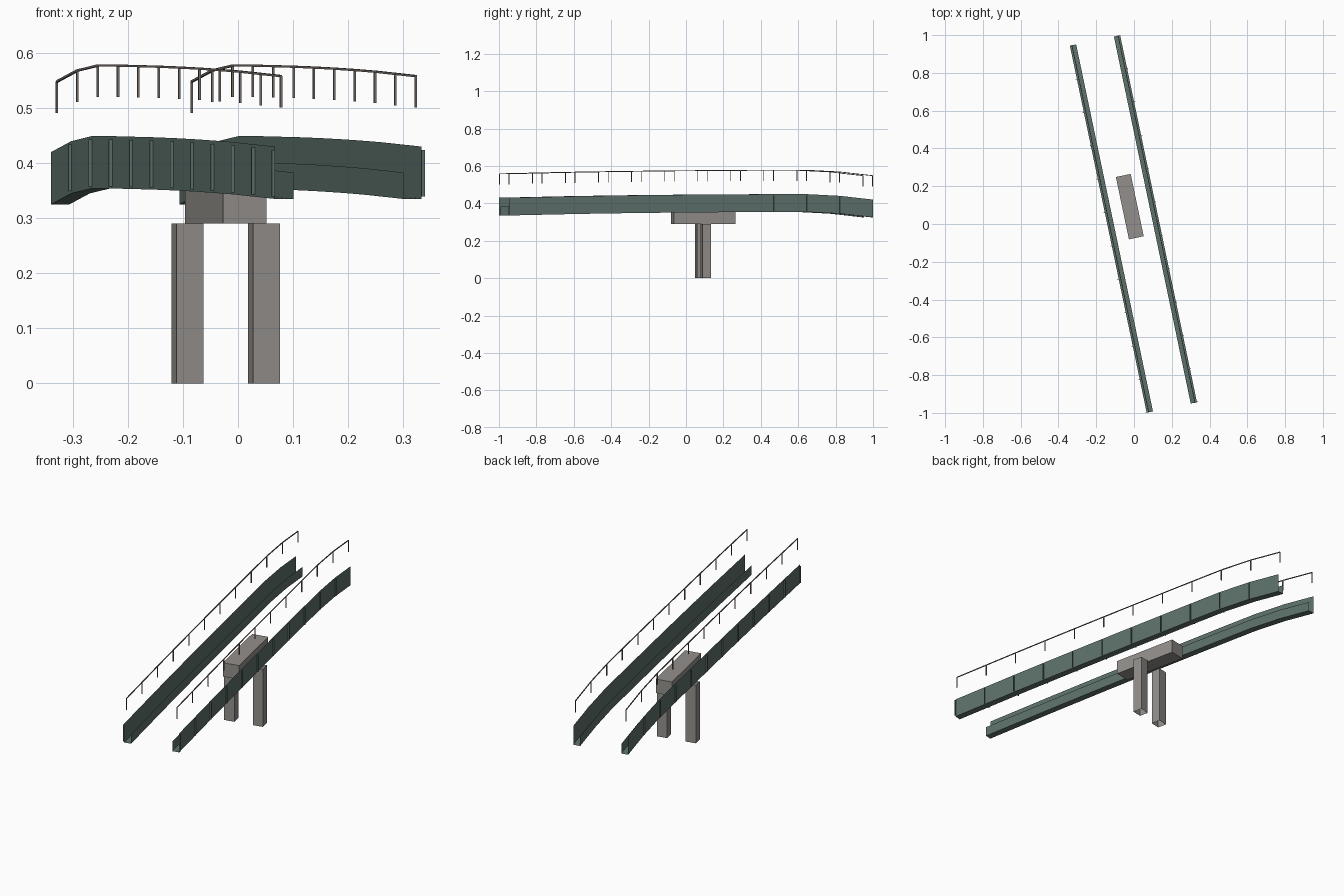
import bpy, bmesh, math

if "Cube" in bpy.data.objects:
    bpy.data.objects.remove(bpy.data.objects["Cube"])

ANGLE = 0.2063          # bridge runs slightly askew to the y axis
HALF = 0.9925           # half length of the span
N = 12                  # stations along the span
TOP = [.420, .440, .449, .449, .448, .447, .4455, .4435, .441, .438, .434, .430]
STATIONS = [(HALF - 2 * HALF * i / (N - 1), TOP[i]) for i in range(N)]


def material(name, rgb):
    m = bpy.data.materials.new(name)
    m.diffuse_color = (*rgb, 1)
    m.use_nodes = True
    m.node_tree.nodes["Principled BSDF"].inputs["Base Color"].default_value = m.diffuse_color
    return m


STEEL = material("green_steel", (0.108, 0.163, 0.145))
CONCRETE = material("concrete_grey", (0.292, 0.275, 0.258))
RAIL = material("railing_brown_grey", (0.19, 0.165, 0.152))


def finish(bm, name, mat):
    me = bpy.data.meshes.new(name)
    bm.to_mesh(me)
    bm.free()
    me.materials.append(mat)
    ob = bpy.data.objects.new(name, me)
    ob.location = (-0.003, 0, 0)
    ob.rotation_euler = (0, 0, ANGLE)
    bpy.context.collection.objects.link(ob)
    return ob


def box(bm, x0, x1, y0, y1, z0, z1, capped=True):
    x0, x1 = sorted((x0, x1))
    lo = [bm.verts.new((x, y, z0)) for x, y in ((x0, y0), (x1, y0), (x1, y1), (x0, y1))]
    hi = [bm.verts.new((v.co.x, v.co.y, z1)) for v in lo]
    for i in range(4):
        j = (i + 1) % 4
        bm.faces.new((lo[i], lo[j], hi[j], hi[i]))
    if capped:
        bm.faces.new(lo[::-1])
        bm.faces.new(hi)


def sweep(bm, profile, closed):
    """Sweep an (across, height above girder top) profile along the stations."""
    rings = [[bm.verts.new((x, y, z + dz)) for x, dz in profile] for y, z in STATIONS]
    n = len(profile)
    for a, b in zip(rings, rings[1:]):
        for i in range(n if closed else n - 1):
            j = (i + 1) % n
            bm.faces.new((a[i], a[j], b[j], b[i]))
    if closed:
        bm.faces.new(rings[0])
        bm.faces.new(rings[-1])
    bmesh.ops.recalc_face_normals(bm, faces=bm.faces)


for side, s in (("left", -1), ("right", 1)):
    # open trough girder: tall outer web, floor, short inner web
    bm = bmesh.new()
    sweep(bm, [(s * .136, 0), (s * .136, -.095), (s * .102, -.095), (s * .102, -.047)], False)
    finish(bm, side + "_girder", STEEL)

    # stiffener fins on the outer web
    bm = bmesh.new()
    for y, z in STATIONS[1:]:
        y = max(y, -HALF + .0015)
        box(bm, s * .136, s * .142, y - .0015, y + .0015, z - .091, z - .006)
    finish(bm, side + "_girder_fins", STEEL)

    # handrail bar
    bm = bmesh.new()
    x = s * .125
    sweep(bm, [(x - .002, .126), (x + .002, .126), (x + .002, .130), (x - .002, .130)], True)
    finish(bm, side + "_handrail", RAIL)

    # railing posts
    bm = bmesh.new()
    for y, z in STATIONS:
        box(bm, x - .002, x + .002, y - .002, y + .002, z + .071, z + .128)
    finish(bm, side + "_railing_posts", RAIL)

    # pier column, open at both ends
    bm = bmesh.new()
    box(bm, s * .046, s * .096, .0705, .1175, 0, .29, capped=False)
    finish(bm, side + "_pier_column", CONCRETE)

# pier cap block between the girders
bm = bmesh.new()
box(bm, -.040, .040, -.0745, .2625, .29, .36)
finish(bm, "pier_cap", CONCRETE)
